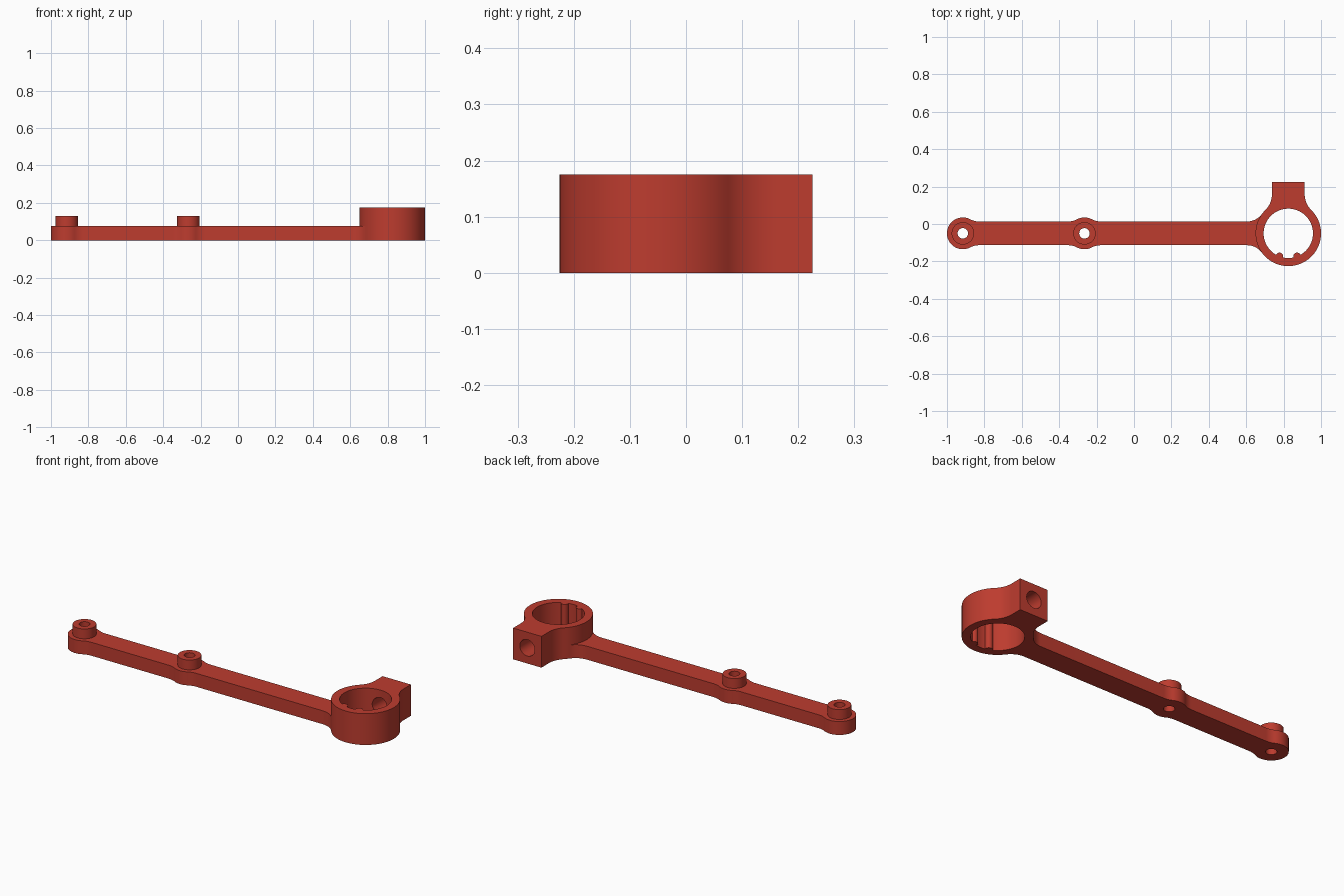
import bpy, bmesh
from math import pi, sin, cos, sqrt, atan2, radians

if "Cube" in bpy.data.objects:
    bpy.data.objects.remove(bpy.data.objects["Cube"])

AXIS_Y = -0.05            # centre line of the arm, bosses and ring
RING_X, RING_R, BORE_R, RING_H = 0.825, 0.175, 0.132, 0.175
ARM_HALF, ARM_H = 0.0635, 0.075
BOSS_X, BOSS_R = (-0.915, -0.265), 0.085

red = bpy.data.materials.new("brick red")
red.diffuse_color = (0.51, 0.045, 0.028, 1)
red.use_nodes = True
red.node_tree.nodes["Principled BSDF"].inputs["Base Color"].default_value = red.diffuse_color


def arc(cx, cy, r, a0, a1, n=16):
    return [(cx + r * cos(a0 + (a1 - a0) * i / n),
             cy + r * sin(a0 + (a1 - a0) * i / n)) for i in range(n + 1)]


def extrude(name, outline, z0, z1):
    """Solid prism from a closed outline."""
    pts = []
    for p in outline:
        if not pts or abs(p[0] - pts[-1][0]) + abs(p[1] - pts[-1][1]) > 1e-5:
            pts.append(p)
    if abs(pts[0][0] - pts[-1][0]) + abs(pts[0][1] - pts[-1][1]) < 1e-5:
        pts.pop()
    bm = bmesh.new()
    face = bm.faces.new([bm.verts.new((x, y, z0)) for x, y in pts])
    top = bmesh.ops.extrude_face_region(bm, geom=[face])["geom"]
    bmesh.ops.translate(bm, vec=(0, 0, z1 - z0),
                        verts=[v for v in top if isinstance(v, bmesh.types.BMVert)])
    bmesh.ops.recalc_face_normals(bm, faces=bm.faces)
    mesh = bpy.data.meshes.new(name)
    bm.to_mesh(mesh)
    bm.free()
    mesh.materials.append(red)
    obj = bpy.data.objects.new(name, mesh)
    bpy.context.collection.objects.link(obj)
    return obj


def cylinder(name, x, y, r, z0, z1, n=48):
    return extrude(name, arc(x, y, r, 0, 2 * pi, n), z0, z1)


def combine(target, other, operation):
    mod = target.modifiers.new("combine", 'BOOLEAN')
    mod.operation, mod.object, mod.solver = operation, other, 'EXACT'
    bpy.context.view_layer.objects.active = target
    bpy.ops.object.modifier_apply(modifier=mod.name)
    bpy.data.objects.remove(other)


def fillet(radius, r):
    """Offset and contact angle of a fillet between a circle and the arm edge."""
    dy = ARM_HALF + r
    dx = sqrt((radius + r) ** 2 - dy ** 2)
    return dx, dy, atan2(dy, dx)


# Arm: one side of the outline, then mirrored across the centre line
f = 0.1
dx, dy, t = fillet(BOSS_R, f)
side = []
for i, bx in enumerate(BOSS_X):
    if i:
        side += arc(bx - dx, dy, f, 1.5 * pi, 2 * pi - t, 10)
    side += arc(bx, 0, BOSS_R, pi - t if i else pi, t, 20)
    side += arc(bx + dx, dy, f, t + pi, 1.5 * pi, 10)
dx, dy, t = fillet(RING_R, f)
side += arc(RING_X - dx, dy, f, 1.5 * pi, 2 * pi - t) + [(RING_X, 0.1)]
outline = side + [(x, -y) for x, y in reversed(side)]
bracket = extrude("clamp_arm", [(x, y + AXIS_Y) for x, y in outline], 0, ARM_H)

# Clamp ring with a square lug blended in by concave curves
w, f = 0.0875, 0.12
dx = w + f
dy = sqrt((RING_R + f) ** 2 - dx ** 2)
t = atan2(dy, dx)
half = arc(0, 0, RING_R, -pi / 2, t, 40) + arc(dx, dy, f, t + pi, pi) + [(w, 0.275)]
outline = half + [(-x, y) for x, y in reversed(half)]
ring = extrude("clamp_ring", [(x + RING_X, y + AXIS_Y) for x, y in outline], 0, RING_H)
combine(bracket, ring, 'UNION')

# Bosses with through holes
for bx in BOSS_X:
    combine(bracket, cylinder("boss", bx, AXIS_Y, 0.06, 0.03, 0.13), 'UNION')
    combine(bracket, cylinder("boss_hole", bx, AXIS_Y, 0.028, -0.1, 0.3, 32), 'DIFFERENCE')

# Ring bore, and its two round keys
combine(bracket, cylinder("bore", RING_X, AXIS_Y, BORE_R, -0.1, 0.3, 80), 'DIFFERENCE')
for s in (-1, 1):
    key = cylinder("key", RING_X + s * 0.047, AXIS_Y - 0.123, 0.02, 0, RING_H, 24)
    combine(bracket, key, 'UNION')

# Screw hole through the lug into the bore
screw = cylinder("screw_hole", 0, 0, 0.046, 0, 0.4, 40)
screw.rotation_euler = (-pi / 2, 0, 0)
screw.location = (RING_X, AXIS_Y, RING_H / 2)
bpy.context.view_layer.update()
combine(bracket, screw, 'DIFFERENCE')

bpy.ops.object.select_all(action='DESELECT')
bracket.select_set(True)
bpy.context.view_layer.objects.active = bracket
bpy.ops.object.shade_smooth_by_angle(angle=radians(30))
